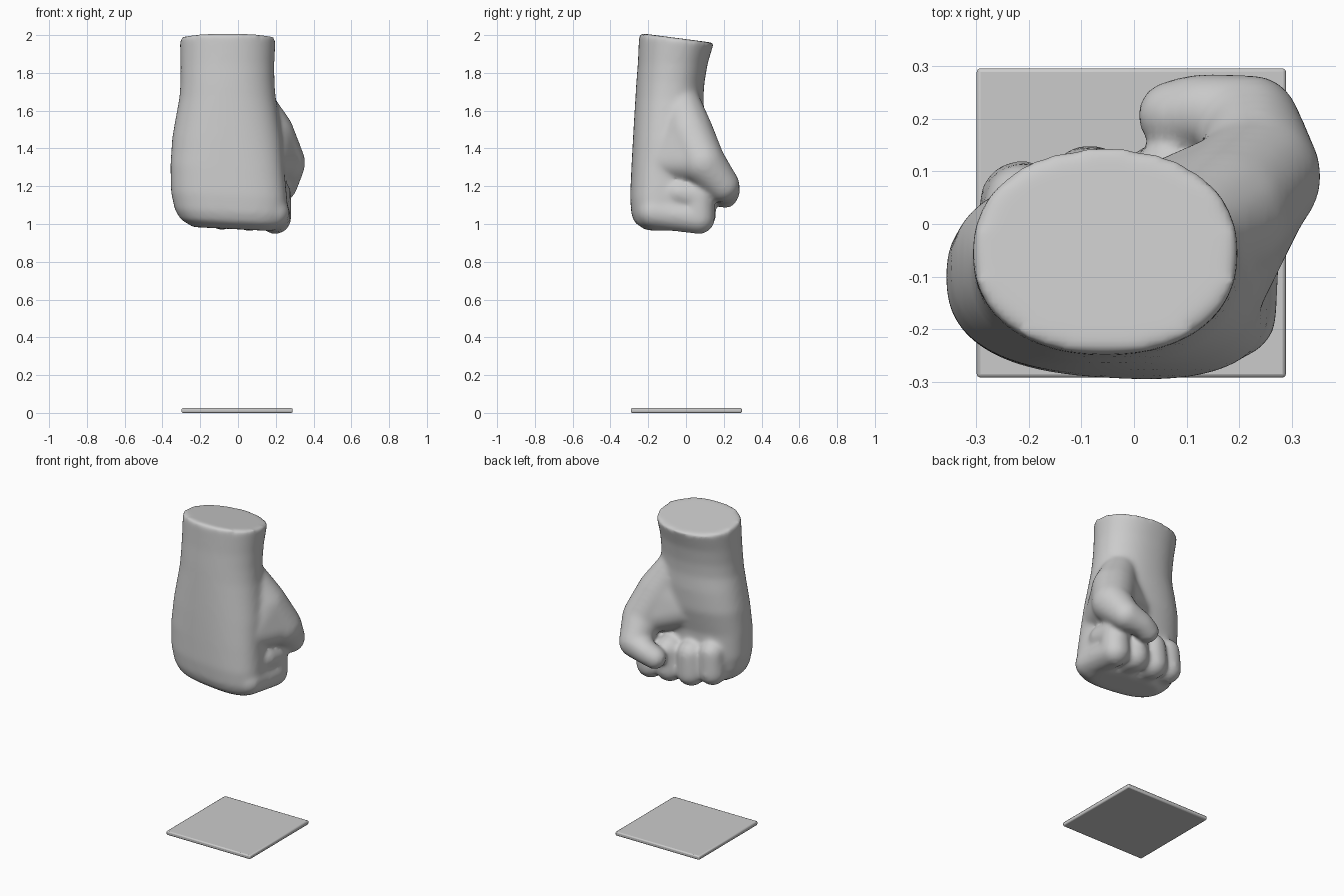
import bpy, bmesh, math
from mathutils import Vector

if "Cube" in bpy.data.objects:
    bpy.data.objects.remove(bpy.data.objects["Cube"])

bm = bmesh.new()


def ball(center, r, n=130):
    """Evenly spread points on a sphere."""
    pts = []
    for i in range(n):
        h = 1 - 2 * (i + 0.5) / n
        s, a = math.sqrt(1 - h * h), i * 2.399963
        pts.append(Vector(center) + r * Vector((s * math.cos(a), s * math.sin(a), h)))
    return pts


def blob(balls):
    """Convex skin around several (x, y, z, radius) balls."""
    verts = [bm.verts.new(p) for b in balls for p in ball(b[:3], b[3])]
    bmesh.ops.convex_hull(bm, input=verts)
    loose = [v for v in verts if v.is_valid and not v.link_faces]
    bmesh.ops.delete(bm, geom=loose, context='VERTS')


def limb(joints):
    """Chain of rounded tapered segments."""
    for a, b in zip(joints, joints[1:]):
        blob([a, b])


def signed_pow(v, p):
    return math.copysign(abs(v) ** p, v)


# wrist and back of the hand: z, x min, x max, y min, y max
sections = [
    (1.985, -0.308, 0.20, -0.248, 0.148),
    (1.85, -0.305, 0.192, -0.255, 0.115),
    (1.75, -0.305, 0.193, -0.263, 0.098),
    (1.67, -0.31, 0.20, -0.268, 0.092),
    (1.58, -0.326, 0.215, -0.274, 0.096),
    (1.45, -0.348, 0.235, -0.282, 0.09),
    (1.30, -0.358, 0.245, -0.29, 0.055),
    (1.15, -0.355, 0.26, -0.296, 0.05),
    (1.06, -0.335, 0.262, -0.29, 0.045),
    (1.01, -0.305, 0.245, -0.272, 0.03),
    (0.972, -0.24, 0.19, -0.215, -0.02),
]
N = 48
rings = []
for z, x0, x1, y0, y1 in sections:
    t = min(1, max(0, (1.7 - z) / 0.5))
    p = 2 / (2.2 + 0.4 * t)
    ring = []
    for i in range(N):
        a = 2 * math.pi * i / N
        x = (x0 + x1) / 2 + (x1 - x0) / 2 * signed_pow(math.cos(a), p)
        y = (y0 + y1) / 2 + (y1 - y0) / 2 * signed_pow(math.sin(a), p)
        dz = -0.05 * x * t
        if z > 1.9:
            dz = -0.13 * (y + 0.05)
        ring.append(bm.verts.new((x, y - 0.06 * x * t, z + dz)))
    rings.append(ring)
for upper, lower in zip(rings, rings[1:]):
    for i in range(N):
        j = (i + 1) % N
        bm.faces.new((upper[i], lower[i], lower[j], upper[j]))
bm.faces.new(rings[0])
bm.faces.new(rings[-1][::-1])

# four curled fingers: x, radius, front y, bottom z
for x, r, yf, zb in [(0.197, 0.086, 0.155, 0.945), (0.06, 0.085, 0.16, 0.96),
                     (-0.085, 0.083, 0.152, 0.967), (-0.215, 0.08, 0.122, 0.995)]:
    limb([(x - 0.01, -0.16 - 0.06 * x, zb + r + 0.03, r),
          (x, yf - r, zb + r, r),
          (x + 0.005, yf - r, zb + 0.20, r * 0.94),
          (x + 0.005, -0.04, zb + 0.22, r * 0.9)])

# thumb folded across the fingers
limb([(0.08, -0.03, 1.66, 0.10),
      (0.17, 0.02, 1.48, 0.128),
      (0.238, 0.09, 1.325, 0.12),
      (0.225, 0.195, 1.205, 0.09),
      (0.13, 0.215, 1.175, 0.073),
      (0.073, 0.207, 1.15, 0.068)])

# fleshy mass joining thumb, palm and back of the hand
blob([(0.15, -0.12, 1.33, 0.10), (0.232, 0.08, 1.335, 0.115),
      (0.08, -0.04, 1.65, 0.10), (0.17, 0.02, 1.48, 0.125),
      (-0.03, -0.04, 1.42, 0.12)])
# heel of the palm on the little finger side
blob([(-0.10, -0.05, 1.60, 0.12), (-0.20, -0.06, 1.42, 0.12),
      (-0.22, -0.08, 1.28, 0.12), (0.0, -0.04, 1.56, 0.12)])

bmesh.ops.recalc_face_normals(bm, faces=bm.faces)
mesh = bpy.data.meshes.new("fist")
bm.to_mesh(mesh)
bm.free()
fist = bpy.data.objects.new("fist", mesh)
bpy.context.collection.objects.link(fist)

# fuse the parts into one skin and soften it
remesh = fist.modifiers.new("fuse", 'REMESH')
remesh.mode = 'VOXEL'
remesh.voxel_size = 0.012
remesh.use_smooth_shade = True
soften = fist.modifiers.new("soften", 'SMOOTH')
soften.factor = 0.5
soften.iterations = 18

# thin square plate on the floor
bpy.ops.mesh.primitive_cube_add(size=1, location=(-0.005, 0.002, 0.0125))
plate = bpy.context.object
plate.name = "base_plate"
plate.scale = (0.588, 0.588, 0.025)
bpy.ops.object.transform_apply(location=False, rotation=False, scale=True)
bevel = plate.modifiers.new("edge", 'BEVEL')
bevel.width = 0.007
bevel.segments = 2
bpy.ops.object.shade_smooth_by_angle()
